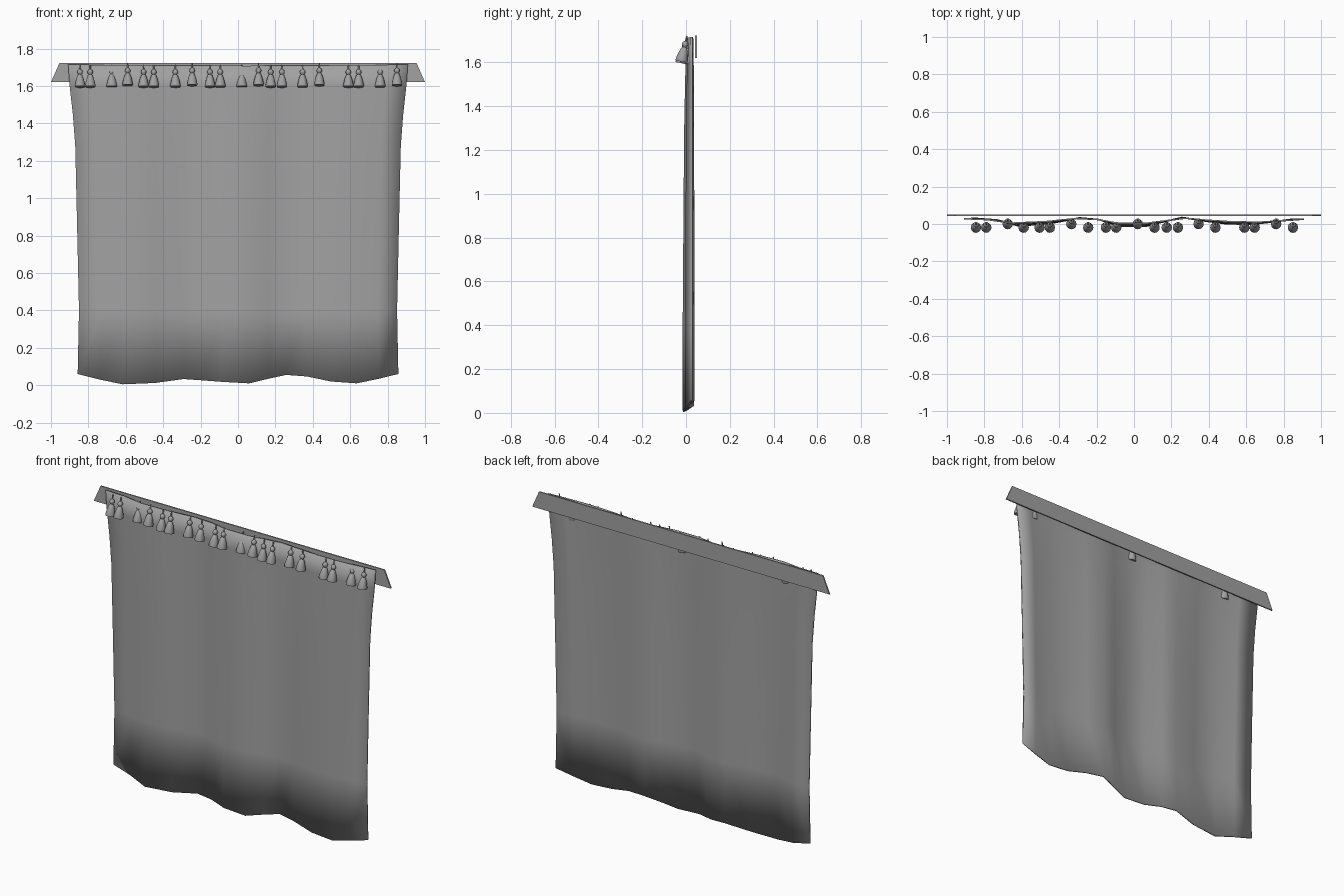
import bpy, bmesh, math
from mathutils import Matrix

cube = bpy.data.objects.get("Cube")
if cube:
    bpy.data.objects.remove(cube, do_unlink=True)

grey = bpy.data.materials.new("plain grey")
grey.use_nodes = True
grey.diffuse_color = (0.36, 0.36, 0.36, 1)
grey.node_tree.nodes["Principled BSDF"].inputs["Base Color"].default_value = (0.36, 0.36, 0.36, 1)


def make_object(name, bm, angle=None):
    bmesh.ops.recalc_face_normals(bm, faces=bm.faces)
    mesh = bpy.data.meshes.new(name)
    bm.to_mesh(mesh)
    bm.free()
    mesh.materials.append(grey)
    obj = bpy.data.objects.new(name, mesh)
    bpy.context.collection.objects.link(obj)
    if angle:
        bpy.ops.object.select_all(action="DESELECT")
        obj.select_set(True)
        bpy.context.view_layer.objects.active = obj
        bpy.ops.object.shade_smooth_by_angle(angle=math.radians(angle))
    return obj


# Hanging board behind the cloth: a flat plate with slanted ends
bm = bmesh.new()
outline = [(-1, 1.62), (1, 1.62), (0.955, 1.722), (-0.955, 1.722)]
front = bm.faces.new([bm.verts.new((x, 0.042, z)) for x, z in outline])
extruded = bmesh.ops.extrude_face_region(bm, geom=[front])["geom"]
bmesh.ops.translate(bm, vec=(0, 0.008, 0),
                    verts=[v for v in extruded if isinstance(v, bmesh.types.BMVert)])
make_object("hanging_board", bm)

# Cloth: each column gives x fraction, fold depth y and hem height
columns = [(-1, 0.03, 0.06), (-0.86, 0.022, 0.03), (-0.72, -0.006, 0.005),
           (-0.52, 0.006, 0.012), (-0.34, 0.032, 0.033), (-0.22, 0.024, 0.026),
           (-0.1, -0.006, 0.018), (0.07, -0.008, 0.01), (0.19, 0.014, 0.035),
           (0.3, 0.034, 0.055), (0.43, 0.018, 0.047), (0.58, 0.004, 0.02),
           (0.74, 0.002, 0.01), (0.88, 0.014, 0.035), (1, 0.026, 0.06)]
# Rows: height, half width, strength of the folds
rows = [(0, 0.857, 1.15), (0.4, 0.85, 1.1), (0.85, 0.86, 1.0), (1.28, 0.87, 0.9),
        (1.45, 0.883, 0.8), (1.6, 0.9, 0.7), (1.715, 0.908, 0.65)]
bm = bmesh.new()
grid = []
for i, (z, half, fold) in enumerate(rows):
    line = []
    for u, y, hem in columns:
        height = hem if i == 0 else z
        if i == len(rows) - 1:
            height -= 0.007 * (1 - u * u)
        line.append(bm.verts.new((u * half, 0.025 + (y - 0.025) * fold, height)))
    grid.append(line)
for low, high in zip(grid, grid[1:]):
    for k in range(len(columns) - 1):
        bm.faces.new((low[k], low[k + 1], high[k + 1], high[k]))
cloth = make_object("cloth", bm, 60)
solid = cloth.modifiers.new("thickness", "SOLIDIFY")
solid.thickness = 0.008
solid.offset = 0


# Tassel: flared skirt, round knot and thin cord, leaning out at the bottom
def tassel(name, x, y, z):
    bm = bmesh.new()
    profile = [(0, -0.115), (0.027, -0.115), (0.028, -0.105), (0.021, -0.075),
               (0.013, -0.052), (0.008, -0.048), (0.014, -0.04), (0.015, -0.033),
               (0.011, -0.024), (0.004, -0.019), (0.003, 0.005), (0, 0.005)]
    points = [bm.verts.new((r, 0, h)) for r, h in profile]
    edges = [bm.edges.new(pair) for pair in zip(points, points[1:])]
    bmesh.ops.spin(bm, geom=points + edges, cent=(0, 0, 0), axis=(0, 0, 1),
                   angle=math.tau, steps=12)
    bmesh.ops.remove_doubles(bm, verts=bm.verts, dist=0.0002)
    obj = make_object(name, bm, 50)
    obj.matrix_world = Matrix.Translation((x, y, z)) @ Matrix.Rotation(math.radians(-12), 4, "X")


# Tassels sit in a row; every fourth one is set back into the folds
near = [-0.845, -0.79, -0.59, -0.505, -0.45, -0.245, -0.15, -0.095,
        0.11, 0.175, 0.235, 0.435, 0.59, 0.645, 0.85]
back = [-0.675, -0.335, 0.02, 0.345, 0.76]
raised = [-0.59, -0.245, 0.11, 0.435, 0.85]
for i, x in enumerate(near):
    tassel(f"tassel_{i + 1}", x, 0.003, 1.716 if x in raised else 1.708)
for i, x in enumerate(back):
    tassel(f"set_back_tassel_{i + 1}", x, 0.022, 1.708)
